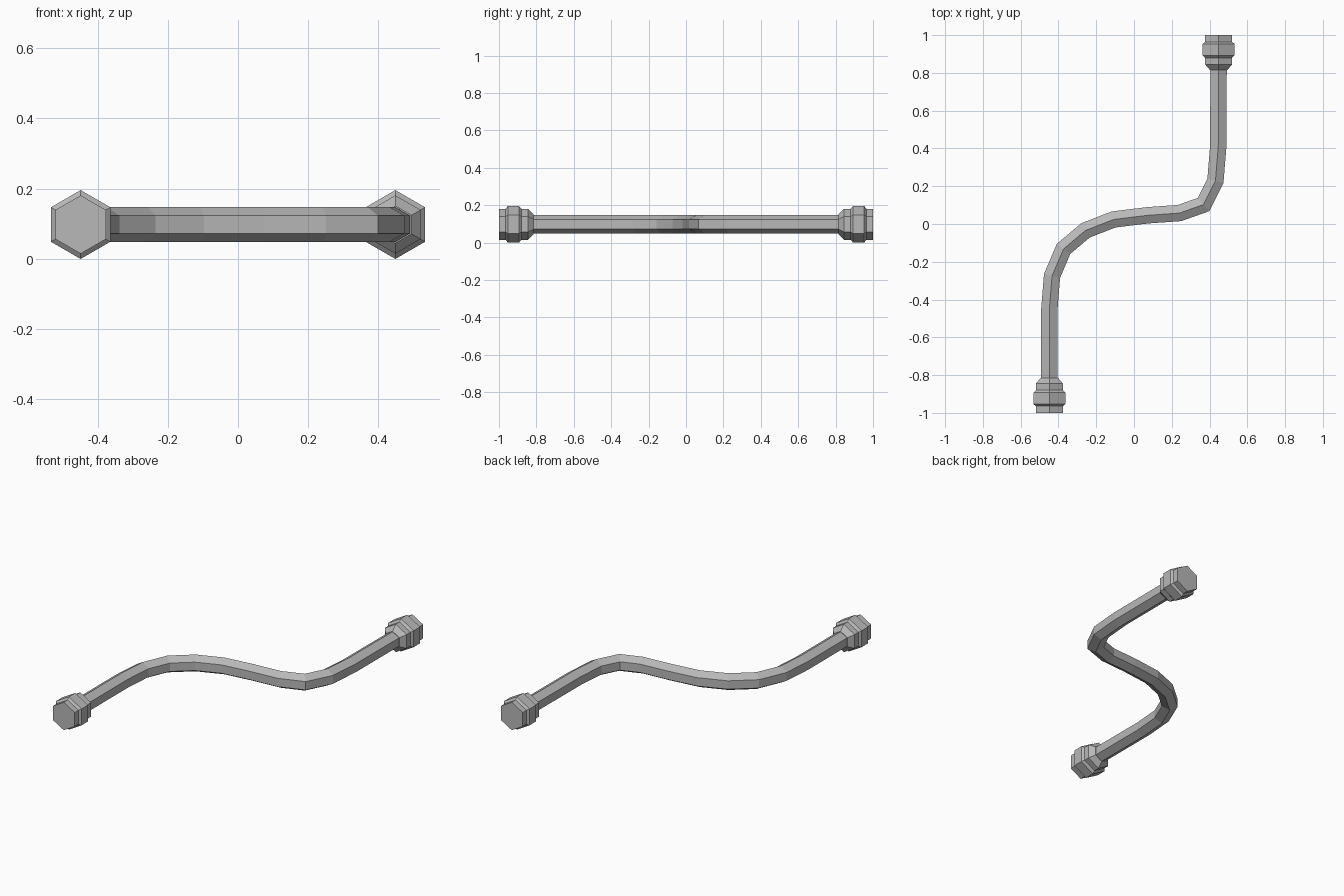
import bpy, bmesh, math
from mathutils import Vector

cube = bpy.data.objects.get("Cube")
if cube:
    bpy.data.objects.remove(cube)

SIDES = 6
AXIS_Z = 0.098

metal = bpy.data.materials.new("grey metal")
metal.use_nodes = True
grey = (0.48, 0.48, 0.48, 1)
metal.diffuse_color = grey
metal.node_tree.nodes["Principled BSDF"].inputs["Base Color"].default_value = grey


def sweep(name, stations):
    """Loft hexagons along (x, y, radius) stations, mitred at the bends."""
    bm = bmesh.new()
    points = [Vector((x, y, AXIS_Z)) for x, y, r in stations]
    rings = []
    for i, p in enumerate(points):
        before = p - points[i - 1] if i else points[1] - p
        after = points[i + 1] - p if i < len(points) - 1 else before
        before, after = before.normalized(), after.normalized()
        tangent = (before + after).normalized()
        side = Vector((tangent.y, -tangent.x, 0)) / tangent.dot(before)
        radius = stations[i][2]
        ring = []
        for k in range(SIDES):
            a = math.tau * k / SIDES
            offset = side * math.sin(a) + Vector((0, 0, math.cos(a)))
            ring.append(bm.verts.new(p + offset * radius))
        rings.append(ring)
    for a, b in zip(rings, rings[1:]):
        for k in range(SIDES):
            n = (k + 1) % SIDES
            bm.faces.new((a[k], a[n], b[n], b[k]))
    bm.faces.new(rings[0])
    bm.faces.new(rings[-1])
    bmesh.ops.recalc_face_normals(bm, faces=bm.faces)
    mesh = bpy.data.meshes.new(name)
    bm.to_mesh(mesh)
    bm.free()
    mesh.materials.append(metal)
    obj = bpy.data.objects.new(name, mesh)
    bpy.context.collection.objects.link(obj)
    return obj


# Bent pipe
path = [(-0.448, -0.85), (-0.448, -0.45), (-0.434, -0.275), (-0.373, -0.132),
        (-0.257, -0.034), (-0.108, 0.024), (0.071, 0.046), (0.241, 0.058),
        (0.368, 0.103), (0.431, 0.228), (0.446, 0.41), (0.448, 0.85)]
sweep("pipe", [(x, y, 0.05) for x, y in path])

# End fittings: nut, raised collar, neck and taper
profile = [(1.0, 0.083), (0.964, 0.083), (0.953, 0.098), (0.893, 0.098),
           (0.88, 0.083), (0.845, 0.083), (0.815, 0.053)]
for name, s in (("front_fitting", -1), ("back_fitting", 1)):
    sweep(name, [(0.448 * s, y * s, r) for y, r in profile])
